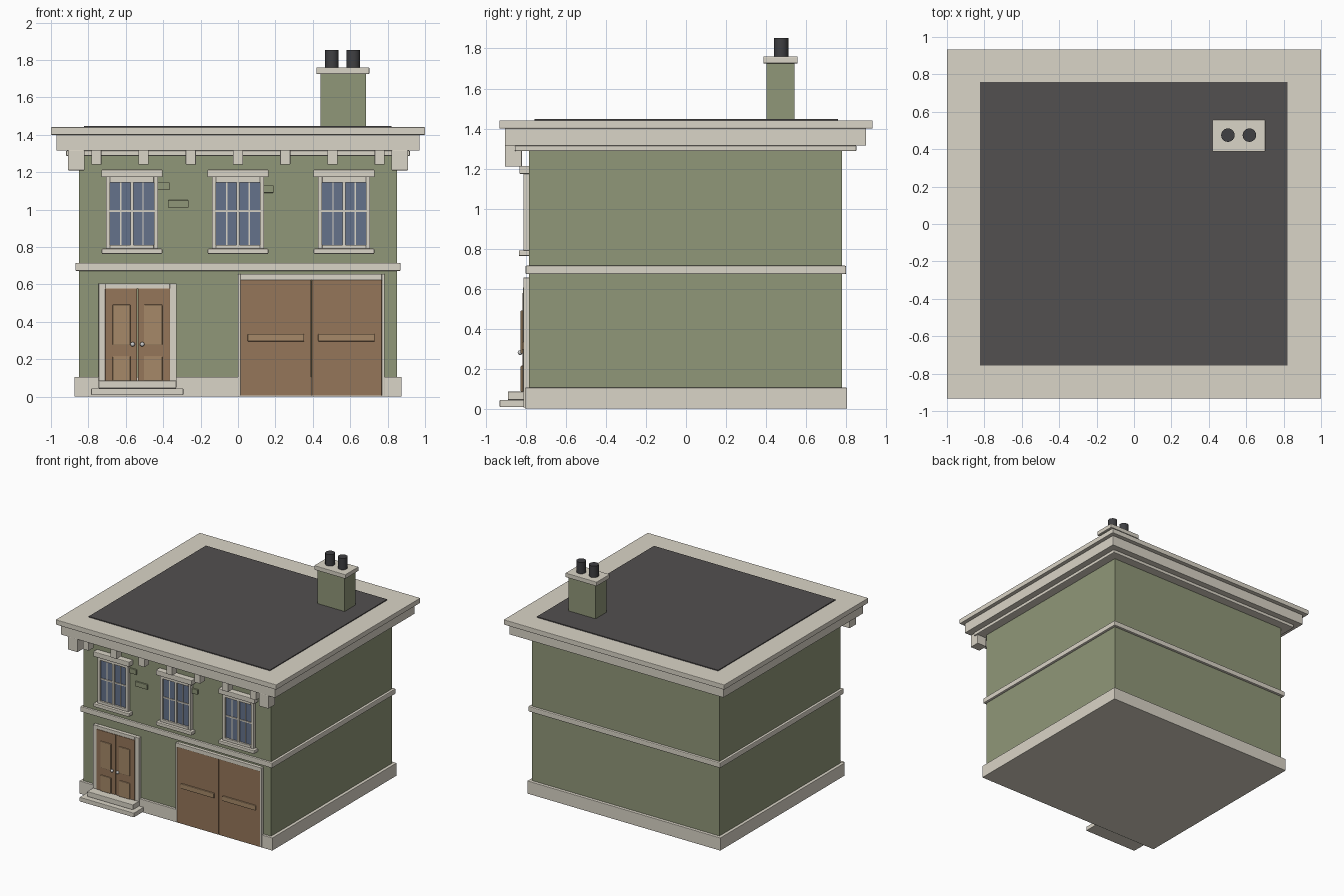
import bpy, bmesh
from mathutils import Vector

if "Cube" in bpy.data.objects:
    bpy.data.objects.remove(bpy.data.objects["Cube"])


def material(name, r, g, b):
    m = bpy.data.materials.new(name)
    m.diffuse_color = (r, g, b, 1)
    m.use_nodes = True
    m.node_tree.nodes["Principled BSDF"].inputs["Base Color"].default_value = m.diffuse_color
    return m


WALL = material("wall_green", 0.28, 0.31, 0.19)
TRIM = material("trim_cream", 0.70, 0.66, 0.57)
ROOF = material("roof_dark", 0.085, 0.08, 0.08)
WOOD = material("wood", 0.30, 0.18, 0.10)
PANEL = material("wood_light", 0.38, 0.25, 0.14)
GLASS = material("glass", 0.13, 0.17, 0.26)
POT = material("chimney_pot", 0.05, 0.05, 0.055)
METAL = material("knob_metal", 0.7, 0.7, 0.68)


def finish(name, bm, mat):
    me = bpy.data.meshes.new(name)
    bm.to_mesh(me)
    bm.free()
    me.materials.append(mat)
    ob = bpy.data.objects.new(name, me)
    bpy.context.collection.objects.link(ob)
    return ob


def box(name, x, y, z, mat, bevel=0.0):
    """Box from (min, max) ranges, with an optional small bevel."""
    bm = bmesh.new()
    bmesh.ops.create_cube(bm, size=1)
    lo, hi = (Vector(c) for c in zip(x, y, z))
    for v in bm.verts:
        v.co = Vector(((hi[i] - lo[i]) * v.co[i] + (hi[i] + lo[i]) / 2) for i in range(3))
    ob = finish(name, bm, mat)
    if bevel:
        mod = ob.modifiers.new("bevel", 'BEVEL')
        mod.width, mod.segments = bevel, 2
    return ob


def frame(name, x, z, y, side, top, bottom, mat):
    """Border of uprights and rails around a rectangular opening."""
    for label, xs in (("left", (x[0], x[0] + side)), ("right", (x[1] - side, x[1]))):
        box(f"{name}_{label}", xs, y, z, mat, 0.002)
    inner = (x[0] + side, x[1] - side)
    box(name + "_top", inner, y, (z[1] - top, z[1]), mat, 0.002)
    if bottom:
        box(name + "_bottom", inner, y, (z[0], z[0] + bottom), mat, 0.002)


def around(c, half):
    return (c - half, c + half)


# Main mass and the bands that run all the way round
box("walls", (-0.85, 0.85), (-0.785, 0.78), (0.02, 1.35), WALL)
box("plinth", (-0.875, 0.875), (-0.805, 0.805), (0, 0.105), TRIM, 0.003)
box("belt_course", (-0.87, 0.87), (-0.802, 0.80), (0.672, 0.715), TRIM, 0.006)
box("cornice_moulding", (-0.92, 0.92), (-0.855, 0.852), (1.287, 1.315), TRIM, 0.006)
box("cornice_frieze", (-0.97, 0.97), (-0.905, 0.90), (1.315, 1.40), TRIM, 0.003)
box("cornice_slab", (-1, 1), (-0.933, 0.933), (1.40, 1.441), TRIM, 0.004)
box("roof", (-0.823, 0.82), (-0.757, 0.76), (1.42, 1.448), ROOF)

# Brackets and dentils under the front cornice
for s, side in ((-1, "left"), (1, "right")):
    box("corner_bracket_" + side, around(s * 0.865, 0.044), (-0.905, -0.82), (1.21, 1.32), TRIM, 0.003)
for i in range(7):
    box(f"dentil_{i}", around((i - 3) * 0.2525, 0.027), (-0.89, -0.825), (1.24, 1.32), TRIM, 0.003)

# Upper windows
for i, cx in enumerate((-0.567, 0, 0.567)):
    n = f"window_{i}_"
    frame(n + "frame", around(cx, 0.14), (0.79, 1.175), (-0.812, -0.77), 0.023, 0.03, 0.022, TRIM)
    box(n + "glass", around(cx, 0.125), (-0.797, -0.775), (0.80, 1.16), GLASS)
    box(n + "mullion", around(cx, 0.009), (-0.808, -0.78), (0.81, 1.146), TRIM)
    box(n + "crossbar", around(cx, 0.118), (-0.804, -0.78), around(0.992, 0.005), TRIM)
    for s in (-1, 1):
        box(n + f"glazing_bar_{s}", around(cx + s * 0.06, 0.003), (-0.801, -0.78), (0.81, 1.146), TRIM)
    box(n + "lintel", around(cx, 0.164), (-0.833, -0.77), (1.173, 1.214), TRIM, 0.005)
    box(n + "sill", around(cx, 0.162), (-0.835, -0.77), (0.763, 0.791), TRIM, 0.005)

# Raised accent bricks
for i, (cx, cz) in enumerate(((-0.42, 1.125), (-0.32, 1.03), (0.135, 1.11))):
    box(f"accent_brick_{i}", around(cx, 0.055), (-0.797, -0.77), around(cz, 0.02), WALL, 0.003)

# Double entrance door with steps
frame("door_frame", (-0.745, -0.328), (0.08, 0.605), (-0.815, -0.77), 0.037, 0.028, 0, TRIM)
for side, xs, px, kx in (("left", (-0.710, -0.539), (-0.67, -0.575), -0.563),
                         ("right", (-0.535, -0.363), (-0.503, -0.405), -0.512)):
    box("door_leaf_" + side, xs, (-0.818, -0.77), (0.083, 0.578), WOOD, 0.002)
    box("door_upper_panel_" + side, px, (-0.826, -0.80), (0.275, 0.492), PANEL, 0.004)
    box("door_lower_panel_" + side, px, (-0.826, -0.80), (0.085, 0.215), PANEL, 0.004)
    bm = bmesh.new()
    bmesh.ops.create_uvsphere(bm, u_segments=16, v_segments=8, radius=0.012)
    for f in bm.faces:
        f.smooth = True
    finish("door_knob_" + side, bm, METAL).location = (kx, -0.829, 0.28)
box("upper_step", (-0.745, -0.33), (-0.89, -0.78), (0.044, 0.086), TRIM, 0.004)
box("lower_step", (-0.785, -0.292), (-0.931, -0.78), (0.008, 0.044), TRIM, 0.004)

# Garage doors
frame("garage_frame", (0.0, 0.783), (0.005, 0.655), (-0.812, -0.77), 0.014, 0.032, 0, TRIM)
for side, xs, bx in (("left", (0.014, 0.390), 0.203), ("right", (0.394, 0.769), 0.58)):
    box("garage_door_" + side, xs, (-0.809, -0.77), (0.005, 0.623), WOOD, 0.002)
    box("garage_bar_" + side, around(bx, 0.151), (-0.82, -0.79), (0.295, 0.335), PANEL, 0.004)

# Chimney with two pots
box("chimney_stack", (0.44, 0.685), (0.402, 0.542), (1.43, 1.73), WALL)
box("chimney_cap", (0.419, 0.702), (0.387, 0.558), (1.725, 1.76), TRIM, 0.004)
for i, cx in enumerate((0.502, 0.617)):
    bpy.ops.mesh.primitive_cylinder_add(vertices=24, radius=0.036, depth=0.105, location=(cx, 0.475, 1.801))
    pot = bpy.context.object
    pot.name = f"chimney_pot_{i}"
    pot.data.materials.append(POT)
    bpy.ops.object.shade_smooth_by_angle()
